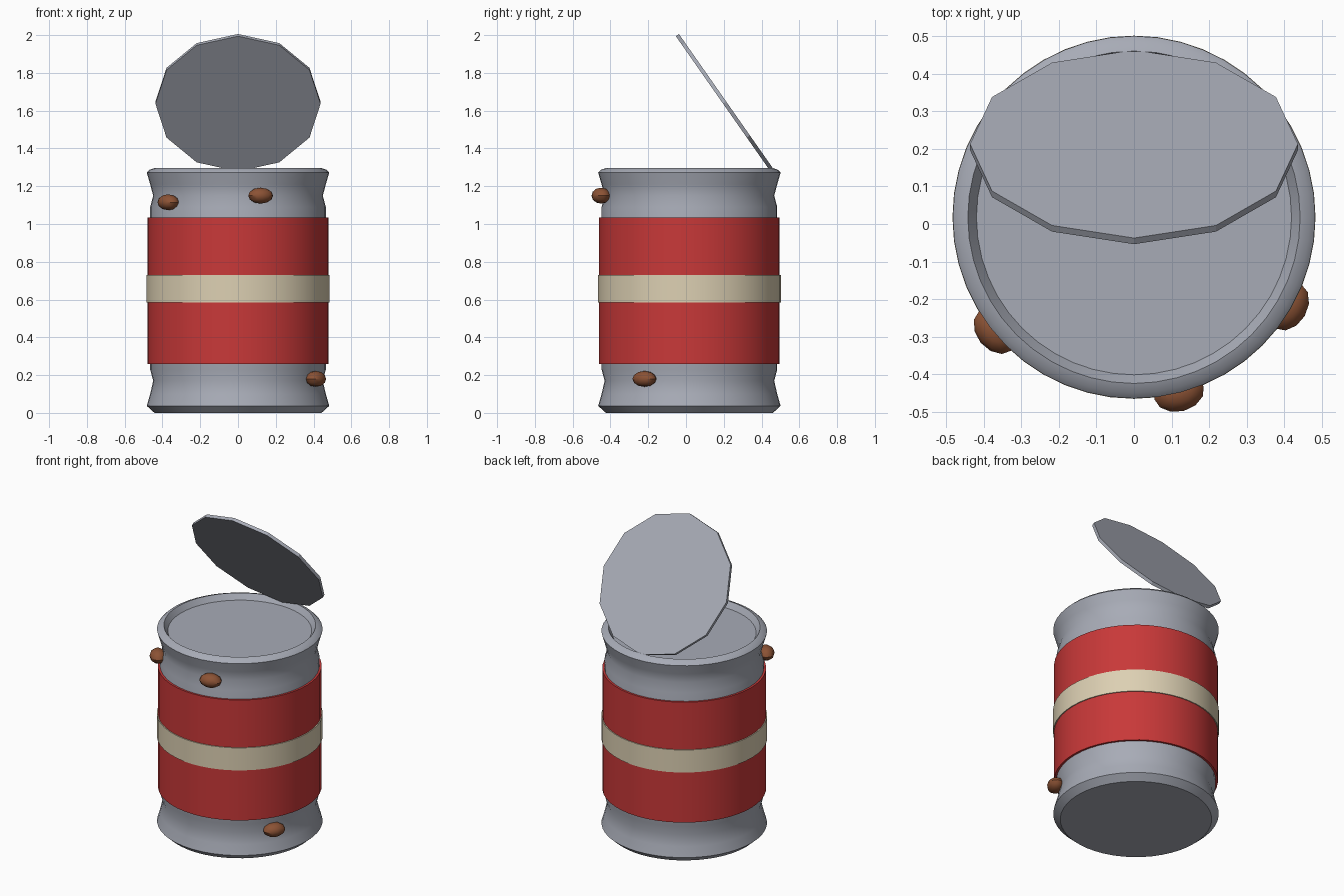
import bpy, bmesh
from math import radians, cos, sin, atan2, pi
from mathutils import Matrix

default = bpy.data.objects.get("Cube")
if default:
    bpy.data.objects.remove(default, do_unlink=True)

CAN_Y = 0.018   # the can's axis sits slightly behind the origin
SIDES = 48


def material(name, rgb):
    mat = bpy.data.materials.new(name)
    mat.use_nodes = True
    mat.diffuse_color = (*rgb, 1)
    bsdf = next(n for n in mat.node_tree.nodes if n.type == 'BSDF_PRINCIPLED')
    bsdf.inputs["Base Color"].default_value = (*rgb, 1)
    return mat


steel = material("steel grey", (0.39, 0.41, 0.47))
red = material("label red", (0.58, 0.04, 0.04))
cream = material("band cream", (0.72, 0.63, 0.45))
brown = material("bean brown", (0.26, 0.085, 0.035))


def add_object(name, bm, mat, smooth=True):
    bmesh.ops.recalc_face_normals(bm, faces=bm.faces)
    mesh = bpy.data.meshes.new(name)
    bm.to_mesh(mesh)
    bm.free()
    mesh.materials.append(mat)
    obj = bpy.data.objects.new(name, mesh)
    bpy.context.collection.objects.link(obj)
    if smooth:
        bpy.ops.object.select_all(action='DESELECT')
        obj.select_set(True)
        bpy.context.view_layer.objects.active = obj
        bpy.ops.object.shade_smooth_by_angle(angle=radians(38))
    return obj


def lathe(name, profile, mat):
    """Turn (radius, z) points round the can axis and cap both ends."""
    bm = bmesh.new()
    rings = []
    for r, z in profile:
        rings.append([bm.verts.new((r * cos(2 * pi * i / SIDES),
                                    r * sin(2 * pi * i / SIDES), z))
                      for i in range(SIDES)])
    for low, high in zip(rings, rings[1:]):
        for i in range(SIDES):
            j = (i + 1) % SIDES
            bm.faces.new((low[i], low[j], high[j], high[i]))
    bm.faces.new(rings[0])
    bm.faces.new(rings[-1])
    obj = add_object(name, bm, mat)
    obj.location.y = CAN_Y
    return obj


# Can body with rims, shallow necks and a recessed top
lathe("can_body", [(0.442, 0), (0.483, 0.037), (0.465, 0.1), (0.449, 0.17),
                   (0.465, 0.23), (0.465, 1.09), (0.449, 1.15), (0.465, 1.21),
                   (0.483, 1.272), (0.468, 1.287), (0.443, 1.296),
                   (0.42, 1.26)], steel)

# Paper label and its middle band
lathe("label", [(0.478, 0.26), (0.478, 1.035)], red)
lathe("label_band", [(0.484, 0.585), (0.484, 0.73)], cream)

# Open lid: a tilted twelve-sided disc hinged at the back
bm = bmesh.new()
bmesh.ops.create_cone(bm, cap_ends=True, segments=12, radius1=0.437,
                      radius2=0.437, depth=0.02)
lid = add_object("open_lid", bm, steel, smooth=False)
lid.matrix_world = (Matrix.Translation((0, 0.205, 1.642))
                    @ Matrix.Rotation(radians(-55), 4, 'X'))

# Beans stuck to the outside, each lying along the wall
for name, x, y, z in [("bean_upper_right", -0.37, -0.285, 1.115),
                      ("bean_upper_front", 0.12, -0.45, 1.15),
                      ("bean_lower_left", 0.412, -0.22, 0.18)]:
    bm = bmesh.new()
    bmesh.ops.create_uvsphere(bm, u_segments=12, v_segments=6, radius=1)
    bmesh.ops.scale(bm, vec=(0.05, 0.068, 0.042), verts=bm.verts)
    bean = add_object(name, bm, brown)
    bean.location = (x, y, z)
    bean.rotation_euler.z = atan2(y - CAN_Y, x)
